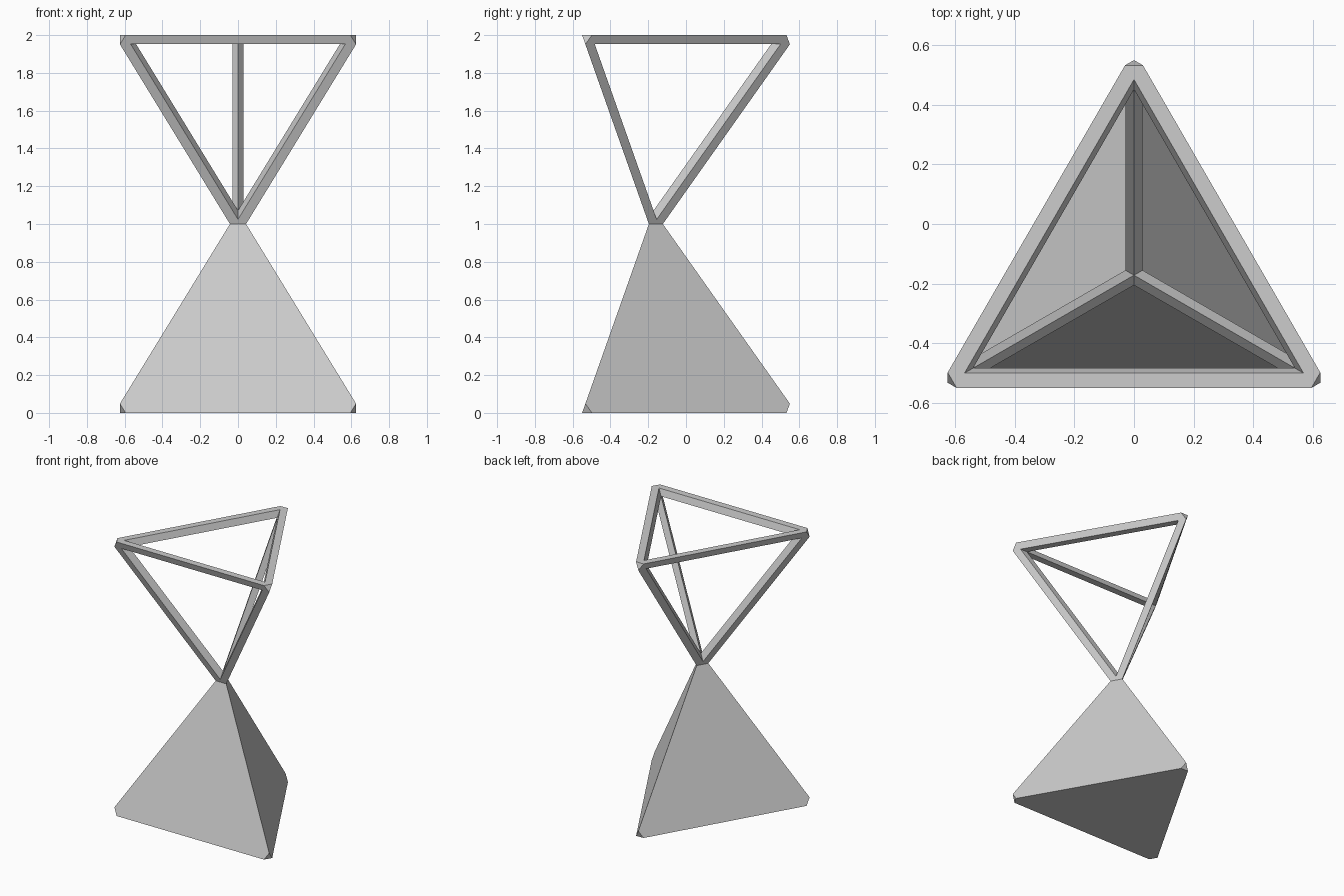
import bpy
import bmesh
from itertools import combinations
from math import sqrt
from mathutils import Vector

cube = bpy.data.objects.get("Cube")
if cube:
    bpy.data.objects.remove(cube, do_unlink=True)

EDGE = 1.31                      # edge of the untrimmed regular tetrahedron
HEIGHT = EDGE * sqrt(2 / 3)
FRONT = -0.55                    # y of the front base edge
DEPTH = EDGE * sqrt(3) / 2
BAR = 0.047 / HEIGHT             # bar thickness as a share of the height
TIP_CUT = 1 - 1 / HEIGHT         # tip is trimmed off at z = 1
CORNER_CUT = 0.06 / EDGE

grey = bpy.data.materials.new("light grey")
grey.use_nodes = True
colour = (0.604, 0.604, 0.604, 1)
grey.diffuse_color = colour
grey.node_tree.nodes["Principled BSDF"].inputs["Base Color"].default_value = colour

# Tetrahedron corners: left, right, back, tip
CORNERS = [
    Vector((EDGE / 2, FRONT, 0)),
    Vector((-EDGE / 2, FRONT, 0)),
    Vector((0, FRONT + DEPTH, 0)),
    Vector((0, FRONT + DEPTH / 3, HEIGHT)),
]
TIP = 3


def tetrahedron(name, upside_down, hollow):
    """Tetrahedron with trimmed corners, solid or as a frame of bars."""
    bm = bmesh.new()

    def point(weights):
        p = sum((c * w for c, w in zip(CORNERS, weights)), Vector())
        if upside_down:
            p.z = 2 - p.z
        return bm.verts.new(p)

    # Trimmed corner points: trim[k, m] lies near corner k towards corner m
    trim = {}
    for k in range(4):
        cut = TIP_CUT if k == TIP else CORNER_CUT
        for m in range(4):
            if m != k:
                weights = [0] * 4
                weights[k], weights[m] = 1 - cut, cut
                trim[k, m] = point(weights)
        bm.faces.new([trim[k, m] for m in range(4) if m != k])

    # Corners of the hollow middle
    if hollow:
        inner = [point([1 - 3 * BAR if m == k else BAR for m in range(4)])
                 for k in range(4)]

    for side in range(4):
        ring = [k for k in range(4) if k != side]
        if not hollow:
            a, b, c = ring
            bm.faces.new([trim[a, b], trim[b, a], trim[b, c],
                          trim[c, b], trim[c, a], trim[a, c]])
            continue
        # Triangular window in this side, with walls running inwards
        window = {k: point([0 if m == side else 1 - 2 * BAR if m == k else BAR
                            for m in range(4)]) for k in ring}
        for a, b in combinations(ring, 2):
            bm.faces.new([trim[a, b], trim[b, a], window[b], window[a]])
            bm.faces.new([window[a], window[b], inner[b], inner[a]])
        for k in ring:
            m, n = [r for r in ring if r != k]
            bm.faces.new([trim[k, m], trim[k, n], window[k]])

    bmesh.ops.recalc_face_normals(bm, faces=bm.faces[:])
    mesh = bpy.data.meshes.new(name)
    bm.to_mesh(mesh)
    bm.free()
    mesh.materials.append(grey)
    obj = bpy.data.objects.new(name, mesh)
    bpy.context.collection.objects.link(obj)
    return obj


tetrahedron("solid_base", upside_down=False, hollow=False)
tetrahedron("open_frame_top", upside_down=True, hollow=True)
